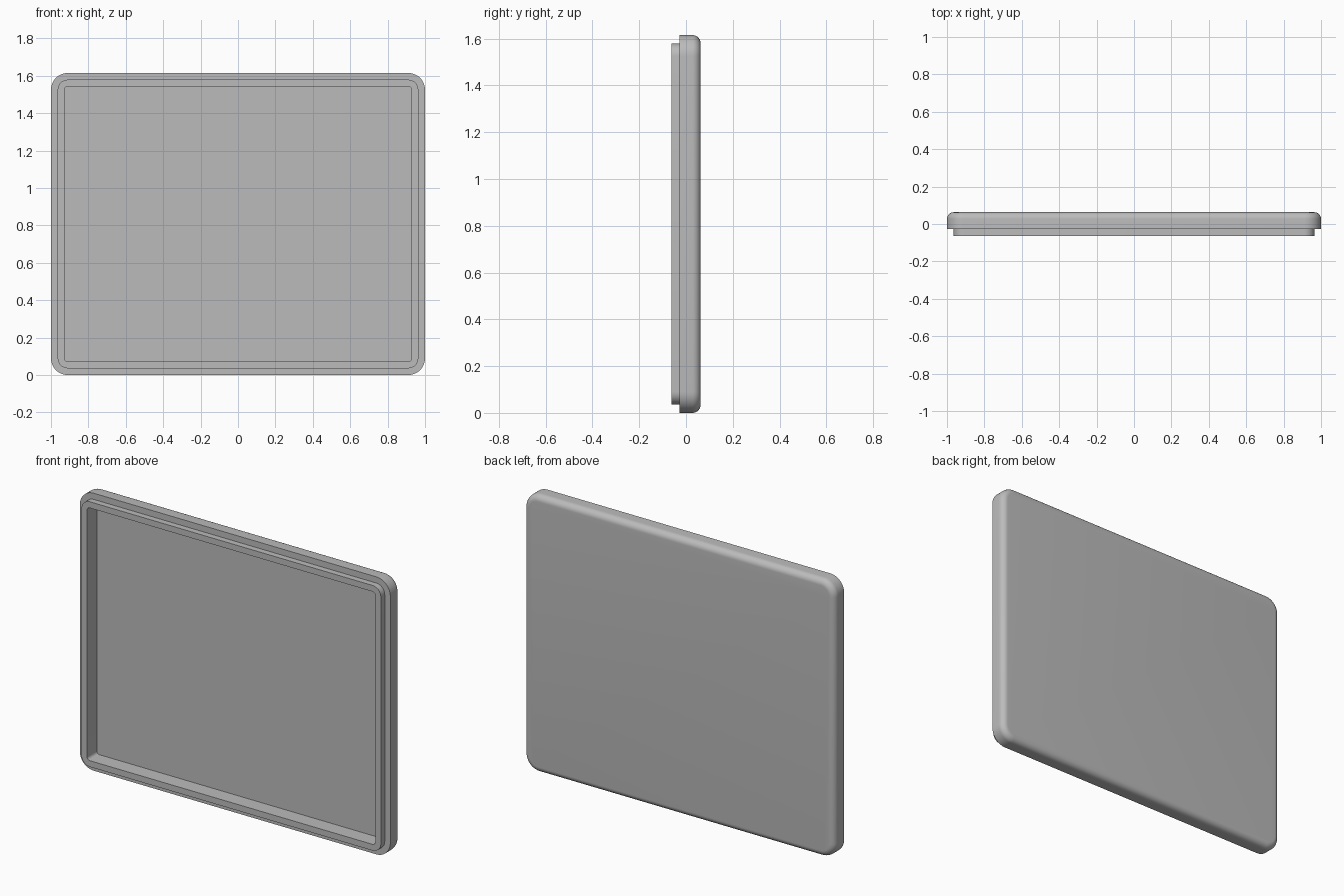
import bpy
import bmesh
import math

cube = bpy.data.objects.get("Cube")
if cube:
    bpy.data.objects.remove(cube, do_unlink=True)

WIDTH, HEIGHT, RADIUS = 2.0, 1.615, 0.09
FRONT, BACK = -0.063, 0.063
WALL = 0.036                 # wall, lip height, floor and fillet size
CORNER_STEPS, FILLET_STEPS = 10, 8

grey = bpy.data.materials.new("grey plastic")
grey.use_nodes = True
colour = (0.5, 0.5, 0.5, 1)
grey.diffuse_color = colour
grey.node_tree.nodes["Principled BSDF"].inputs["Base Color"].default_value = colour


def rounded_loop(bm, inset, y):
    """Rounded rectangle in the XZ plane, offset inwards by inset."""
    r = RADIUS - inset
    cx, cz = WIDTH / 2 - RADIUS, HEIGHT / 2 - RADIUS
    verts = []
    for corner, (sx, sz) in enumerate([(1, 1), (-1, 1), (-1, -1), (1, -1)]):
        for i in range(CORNER_STEPS + 1):
            a = math.pi / 2 * (corner + i / CORNER_STEPS)
            verts.append(bm.verts.new((sx * cx + r * math.cos(a), y,
                                       HEIGHT / 2 + sz * cz + r * math.sin(a))))
    return verts


# Section from the pocket floor, over the lip and step, to the filleted back
section = [
    (2 * WALL, BACK - WALL),
    (2 * WALL, FRONT),
    (WALL, FRONT),
    (WALL, FRONT + WALL),
    (0, FRONT + WALL),
]
for i in range(FILLET_STEPS + 1):
    a = math.pi / 2 * i / FILLET_STEPS
    section.append((WALL * (1 - math.cos(a)), BACK - WALL + WALL * math.sin(a)))

# Skin the section loops, then close the floor and the back
bm = bmesh.new()
loops = [rounded_loop(bm, inset, y) for inset, y in section]
for a, b in zip(loops, loops[1:]):
    for i in range(len(a)):
        j = (i + 1) % len(a)
        bm.faces.new((a[i], a[j], b[j], b[i]))
bm.faces.new(loops[0])
bm.faces.new(loops[-1])
bmesh.ops.recalc_face_normals(bm, faces=bm.faces)

mesh = bpy.data.meshes.new("tray_lid")
bm.to_mesh(mesh)
bm.free()
mesh.materials.append(grey)
lid = bpy.data.objects.new("tray_lid", mesh)
bpy.context.collection.objects.link(lid)

# Smooth fillets with crisp lip edges
bpy.ops.object.select_all(action='DESELECT')
lid.select_set(True)
bpy.context.view_layer.objects.active = lid
bpy.ops.object.shade_smooth_by_angle(angle=math.radians(30))
